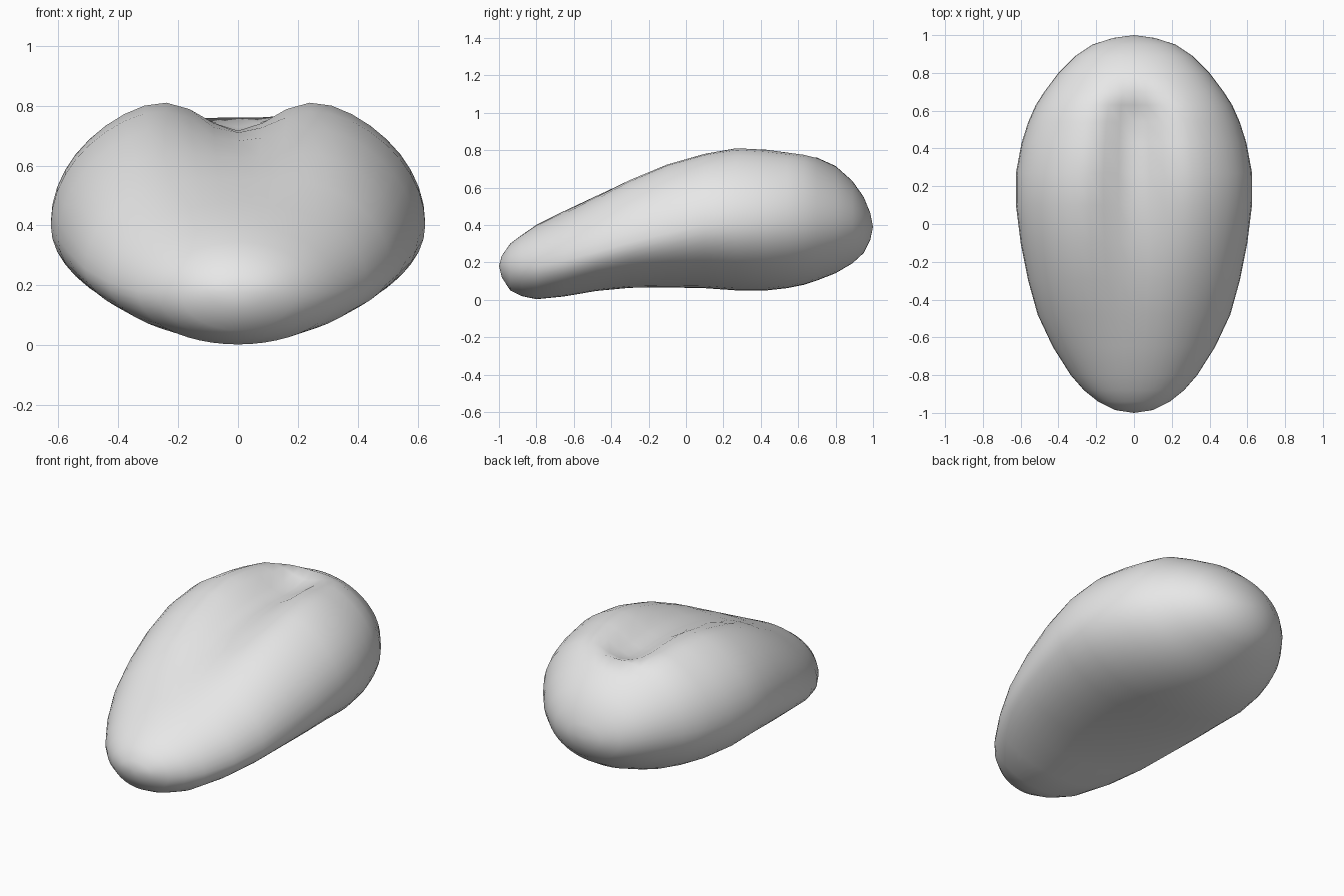
import bpy
import bmesh
import math

if "Cube" in bpy.data.objects:
    bpy.data.objects.remove(bpy.data.objects["Cube"])

SEGMENTS = 48

# Cross-sections from nose to back: y, half width, rim height, underside height, height of widest point, groove depth
SECTIONS = [
    (-0.985, 0.10, 0.235, 0.120, 0.18, 0.0),
    (-0.94, 0.19, 0.300, 0.050, 0.175, 0.0),
    (-0.88, 0.265, 0.345, 0.020, 0.175, 0.0),
    (-0.80, 0.335, 0.400, 0.003, 0.18, 0.01),
    (-0.65, 0.43, 0.475, 0.018, 0.21, 0.06),
    (-0.48, 0.51, 0.555, 0.047, 0.255, 0.13),
    (-0.30, 0.56, 0.640, 0.064, 0.305, 0.20),
    (-0.10, 0.60, 0.723, 0.066, 0.355, 0.25),
    (0.10, 0.625, 0.780, 0.062, 0.40, 0.30),
    (0.27, 0.625, 0.810, 0.050, 0.41, 0.33),
    (0.43, 0.595, 0.802, 0.050, 0.415, 0.33),
    (0.54, 0.56, 0.787, 0.062, 0.42, 0.31),
    (0.63, 0.52, 0.775, 0.080, 0.42, 0.24),
    (0.70, 0.475, 0.760, 0.103, 0.42, 0.06),
    (0.80, 0.40, 0.715, 0.142, 0.42, 0.0),
    (0.89, 0.31, 0.635, 0.195, 0.41, 0.0),
    (0.95, 0.22, 0.550, 0.250, 0.40, 0.0),
    (0.985, 0.11, 0.465, 0.320, 0.39, 0.0),
]


def section_points(y, width, top, bottom, middle, groove):
    """Oval section whose upper half has a soft groove along the centre."""
    spread = 0.16 + 0.13 * max(0.0, 0.4 - y)
    angles = [2 * math.pi * i / SEGMENTS for i in range(SEGMENTS)]

    def upper(a):
        x = width * math.cos(a)
        return math.sin(a) - groove * math.exp(-(x / spread) ** 2) * math.sin(a)

    peak = max(upper(a) for a in angles)
    points = []
    for a in angles:
        if math.sin(a) >= 0:
            z = middle + (top - middle) * upper(a) / peak
        else:
            z = middle + (middle - bottom) * math.sin(a)
        points.append((width * math.cos(a), y, z))
    return points


# Cushion body: rings joined into a closed skin
bm = bmesh.new()
rings = [[bm.verts.new(p) for p in section_points(*s)] for s in SECTIONS]
for ring, following in zip(rings, rings[1:]):
    for i in range(SEGMENTS):
        j = (i + 1) % SEGMENTS
        bm.faces.new((ring[i], ring[j], following[j], following[i]))

# Rounded nose and back caps
for ring, tip in ((rings[0], (0, -1, 0.18)), (rings[-1], (0, 1, 0.39))):
    pole = bm.verts.new(tip)
    for i in range(SEGMENTS):
        bm.faces.new((ring[i], ring[(i + 1) % SEGMENTS], pole))
bmesh.ops.recalc_face_normals(bm, faces=bm.faces)
for face in bm.faces:
    face.smooth = True

mesh = bpy.data.meshes.new("cushion_body")
bm.to_mesh(mesh)
bm.free()
body = bpy.data.objects.new("cushion_body", mesh)
bpy.context.collection.objects.link(body)

# Plain grey fabric
fabric = bpy.data.materials.new("light_grey")
fabric.diffuse_color = (0.8, 0.8, 0.8, 1)
fabric.use_nodes = True
fabric.node_tree.nodes["Principled BSDF"].inputs["Base Color"].default_value = fabric.diffuse_color
mesh.materials.append(fabric)
